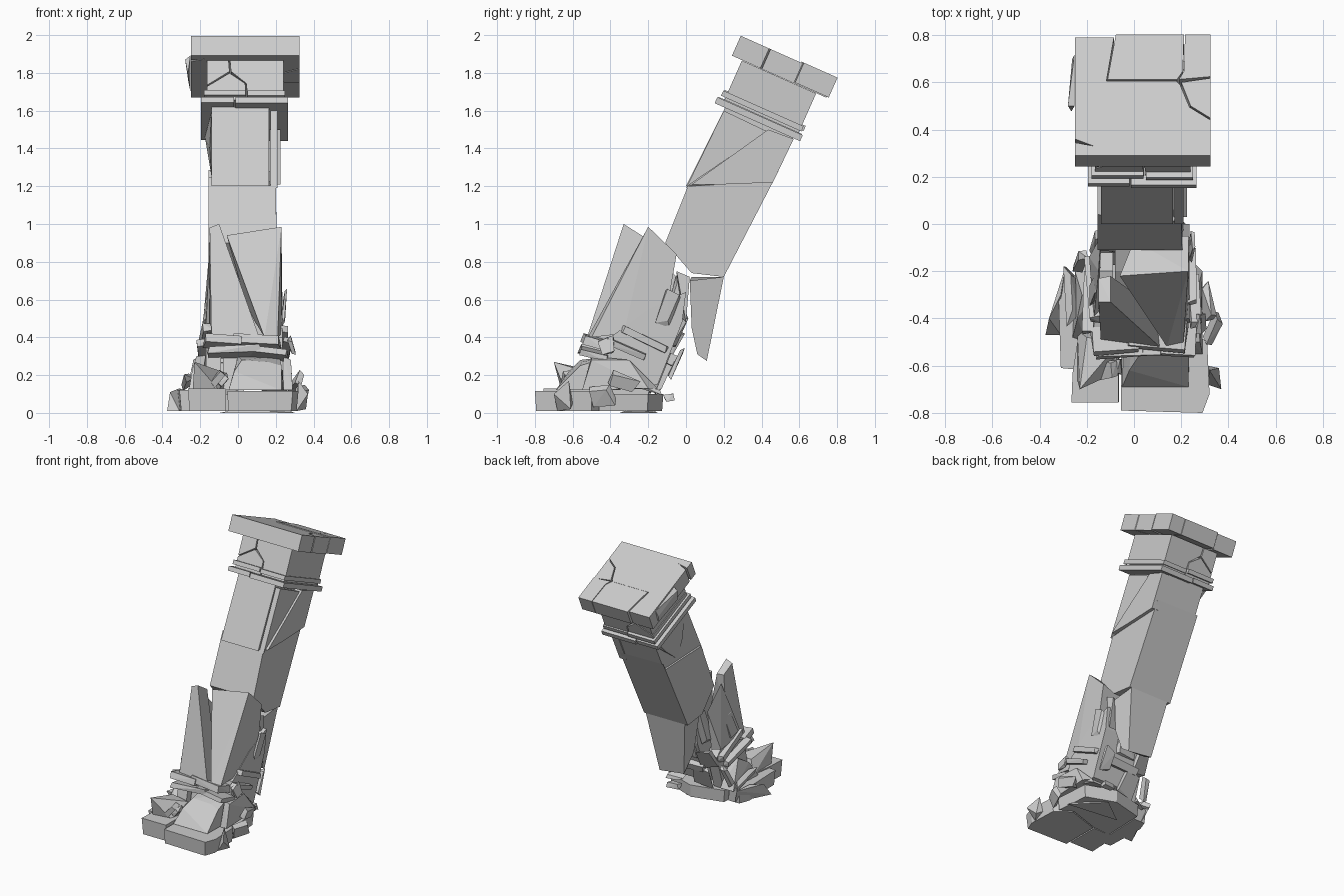
import bpy, bmesh, math, random
from mathutils import Vector, Euler

random.seed(4)
TILT = math.radians(24)
C, S = math.cos(TILT), math.sin(TILT)


def finish(name, bm):
    bmesh.ops.recalc_face_normals(bm, faces=bm.faces)
    me = bpy.data.meshes.new(name)
    bm.to_mesh(me)
    bm.free()
    ob = bpy.data.objects.new(name, me)
    bpy.context.collection.objects.link(ob)
    return ob


def top(x, u, w):
    """Leaning frame: u runs backwards, w runs up the column axis."""
    return (x, 0.54 + C * u + S * w, 1.885 - S * u + C * w)


def solid(name, a, b):
    """Joins two matching outlines into a closed chunk."""
    bm = bmesh.new()
    va = [bm.verts.new(p) for p in a]
    vb = [bm.verts.new(p) for p in b]
    n = len(a)
    bm.faces.new(va)
    bm.faces.new(vb)
    for i in range(n):
        j = (i + 1) % n
        bm.faces.new((va[i], va[j], vb[j], vb[i]))
    return finish(name, bm)


def side(name, yz, x0, x1):
    return solid(name, [(x0, y, z) for y, z in yz], [(x1, y, z) for y, z in yz])


def hull(name, pts):
    bm = bmesh.new()
    for p in pts:
        bm.verts.new(p)
    r = bmesh.ops.convex_hull(bm, input=bm.verts)
    junk = [v for v in set(r["geom_interior"] + r["geom_unused"]) if isinstance(v, bmesh.types.BMVert)]
    bmesh.ops.delete(bm, geom=junk, context='VERTS')
    bmesh.ops.dissolve_limit(bm, angle_limit=math.radians(3), verts=bm.verts, edges=bm.edges)
    return finish(name, bm)


def tilted_box(name, x0, x1, u0, u1, w0, w1):
    return hull(name, [top(x, u, w) for x in (x0, x1) for u in (u0, u1) for w in (w0, w1)])


def shard(name, loc, size, rot=(0, 0, 0), rough=0.25):
    """Box-like chip with uneven corners."""
    e = Euler([math.radians(a) for a in rot])
    pts = []
    for i in (-1, 1):
        for j in (-1, 1):
            for k in (-1, 1):
                p = Vector([d * s / 2 * (1 - random.random() * 2 * rough) for d, s in zip((i, j, k), size)])
                p.rotate(e)
                pts.append(p + Vector(loc))
    return hull(name, pts)


# Capital slab, cracked into plan pieces (x, y of the top face)
slab = [
    [(-.25, .29), (.325, .29), (.325, .44), (.235, .495), (.195, .59), (.18, .605), (-.117, .605),
     (-.085, .79), (-.25, .79), (-.25, .36), (-.17, .33), (-.25, .345)],
    [(-.112, .61), (.182, .61), (.207, .645), (.212, .8), (-.077, .8)],
    [(.19, .61), (.325, .622), (.325, .8), (.216, .8), (.212, .645)],
    [(.2, .6), (.24, .5), (.325, .448), (.325, .618)],
]
for i, poly in enumerate(slab):
    lift = 0 if i in (0, 3) else 0.006
    solid(f"capital_slab_{i}",
          [top(x, (y - .54) / C, lift) for x, y in poly],
          [top(x, (y - .54) / C, -.115 + lift) for x, y in poly])
hull("slab_side_flake", [top(x, u, w) for x, u, w in
                         [(-.252, .2, -.01), (-.252, .21, -.11), (-.262, .2, -.06),
                          (-.252, -.04, -.01), (-.28, -.03, -.03), (-.265, -.02, -.11)]])

# Neck block, split by a crack seen from the front
neck = [
    [(-.165, -.117), (-.05, -.117), (-.045, -.18), (-.165, -.26)],
    [(-.042, -.117), (.24, -.117), (.24, -.345), (.05, -.345), (.045, -.25), (-.037, -.18)],
    [(-.165, -.268), (-.045, -.19), (.038, -.25), (.042, -.345), (-.165, -.345)],
]
for i, poly in enumerate(neck):
    solid(f"neck_block_{i}", [top(x, -.215, w) for x, w in poly], [top(x, .215, w) for x, w in poly])

# Neck mouldings, each broken in two
tilted_box("upper_moulding_left", -.18, .04, -.235, .235, -.326, -.296)
tilted_box("upper_moulding_right", .05, .25, -.24, .225, -.332, -.302)
tilted_box("lower_moulding_left", -.195, -.02, -.25, .235, -.376, -.343)
tilted_box("lower_moulding_right", -.012, .265, -.255, .24, -.382, -.347)

# Leaning shaft
side("upper_shaft", [(.21, 1.62), (.57, 1.46), (.46, 1.23), (.0, 1.2)], -.14, .165)
side("upper_shaft_side_chip", [(.2, 1.6), (.43, 1.49), (.02, 1.21), (.0, 1.19)], .172, .21)
side("upper_shaft_side", [(.435, 1.5), (.57, 1.45), (.46, 1.22), (.2, 1.21), (.03, 1.21)], .168, .225)
hull("upper_shaft_left_flake", [(-.14, .22, 1.6), (-.14, .5, 1.48), (-.155, .45, 1.36), (-.15, .25, 1.4),
                                (-.14, .3, 1.25), (-.175, .56, 1.46), (-.14, .56, 1.44)])
solid("middle_shaft",
      [(-.155, .04, 1.25), (-.155, .46, 1.235), (-.155, .49, 1.285), (-.155, .2, .72), (-.155, .03, .74),
       (-.155, -.11, .9)],
      [(.2, .01, 1.2), (.2, .45, 1.225), (.2, .49, 1.28), (.205, .2, .72), (.205, .03, .74), (.205, -.11, .9)])

# Hanging rear plate
solid("rear_plate", [(-.13, .2, .72), (-.13, .03, .72), (-.1, .05, .45), (-.05, .06, .32), (-.06, .11, .3)],
      [(.19, .2, .72), (.19, .02, .7), (.19, .03, .45), (.16, .06, .31), (.14, .11, .275)])
hull("rear_spike", [(.1, -.05, .74), (.2, .02, .72), (.2, 0, .68), (.22, 0, .48), (.1, -.02, .5), (.2, -.05, .75)])
shard("rear_spike_left", (-.1, -.05, .6), (.08, .07, .3), (-15, 8, 0))

# Broken lower shaft
hull("lower_shaft_left", [(-.1, -.33, 1.0), (-.15, -.33, .98), (-.14, -.5, .36), (.12, -.53, .38),
                          (-.15, -.23, .93), (-.1, -.22, .93), (-.15, -.28, .4), (.08, -.35, .4)])
hull("lower_shaft_right", [(-.06, -.22, .94), (.23, -.2, .985), (.21, -.5, .4), (.14, -.52, .4),
                           (.23, -.05, .84), (.0, -.07, .84), (.235, -.1, .55), (.05, -.12, .55), (.23, -.33, .42)])
hull("lower_left_shell", [(-.15, -.2, .88), (-.14, -.05, .72), (-.17, -.4, .45), (-.19, -.14, .42),
                          (-.15, -.4, .4), (-.14, -.1, .42)])
side("pedestal_core", [(-.4, .4), (-.2, .55), (0, .64), (-.02, .48), (-.15, .15), (-.46, .12)], -.08, .235)
side("pedestal_core_left", [(-.44, .38), (-.2, .44), (-.12, .36), (-.2, .1), (-.5, .1)], -.17, -.09)

# Tilted lower mouldings
bands = [((-.08, -.49, .375), (.22, .12, .05), (-18, 4, 4)), ((.1, -.47, .375), (.26, .14, .05), (-16, 3, -6)),
         ((-.02, -.49, .325), (.3, .16, .04), (-12, -2, 3)), ((.15, -.48, .315), (.24, .16, .035), (-14, 6, -3)),
         ((.245, -.22, .39), (.04, .28, .04), (-26, 0, 0)), ((.255, -.32, .34), (.05, .26, .035), (-24, 10, 0)),
         ((-.17, -.27, .4), (.06, .32, .05), (-22, 0, 5)), ((-.19, -.33, .33), (.05, .3, .04), (-18, -6, 0)),
         ((.05, -.08, .28), (.3, .05, .06), (-25, 0, 4))]
for i, (p, d, r) in enumerate(bands):
    shard(f"base_moulding_{i}", p, d, r, .08)

# Pedestal blocks
hull("pedestal_front", [(-.05, -.69, .12), (.23, -.69, .12), (.23, -.56, .25), (.16, -.55, .27), (.02, -.56, .28),
                        (-.02, -.62, .22), (.22, -.4, .3), (0, -.4, .3), (.24, -.35, .12), (-.04, -.35, .12)])
hull("pedestal_front_left", [(-.24, -.66, .12), (-.1, -.64, .12), (-.23, -.7, .27), (-.2, -.48, .22),
                             (-.06, -.5, .21), (-.24, -.45, .12), (-.08, -.45, .12)])
hull("pedestal_right", [(.24, -.55, .12), (.29, -.55, .12), (.28, -.5, .28), (.24, -.5, .3), (.29, -.2, .13),
                        (.24, -.15, .13), (.26, -.3, .28)])
hull("pedestal_left", [(-.2, -.5, .12), (-.26, -.48, .12), (-.22, -.3, .3), (-.17, -.3, .31),
                       (-.25, -.2, .1), (-.17, -.16, .12), (-.24, -.4, .24)])

# Plinth slabs, plan outlines narrowing slightly underneath
plinth = [
    ([(-.055, -.79), (.29, -.8), (.32, -.72), (.31, -.5), (.2, -.42), (-.055, -.5)], .115),
    ([(-.265, -.755), (-.065, -.755), (-.065, -.5), (-.24, -.5), (-.26, -.63)], .13),
    ([(-.31, -.61), (-.21, -.62), (-.2, -.22), (-.29, -.22), (-.32, -.3)], .12),
    ([(-.2, -.5), (-.05, -.49), (.2, -.41), (.29, -.46), (.27, -.2), (.05, -.12), (-.19, -.18)], .1),
]
for i, (poly, h) in enumerate(plinth):
    solid(f"plinth_{i}", [(x * .97, -.45 + (y + .45) * .98, .01) for x, y in poly], [(x, y, h) for x, y in poly])
hull("plinth_left_shard", [(-.375, -.47, .01), (-.31, -.47, .01), (-.36, -.4, .11), (-.29, -.18, .12),
                           (-.25, -.22, .01), (-.31, -.3, .13)])
hull("plinth_right_shard", [(.31, -.68, .01), (.37, -.7, .1), (.32, -.62, .17), (.36, -.61, .02), (.31, -.6, .05)])
hull("ground_chip", [(-.1, -.3, 0), (.3, -.35, 0), (.1, -.15, 0), (0, -.3, .02), (.25, -.3, .02), (.1, -.18, .02)])

# Rubble chips around the break
chips = [((.31, -.33, .16), (.05, .2, .09), (-20, 20, 10)), ((.335, -.44, .09), (.04, .14, .12), (10, 20, -20)),
         ((.285, -.42, .35), (.03, .1, .12), (10, -15, 0)), ((.245, -.1, .55), (.02, .1, .22), (-20, 5, 0)),
         ((-.165, -.28, .56), (.03, .1, .22), (-15, 6, 0)), ((-.23, -.16, .22), (.05, .05, .2), (-25, 10, 0)),
         ((-.27, -.3, .17), (.06, .28, .05), (-15, -30, 10)), ((-.11, -.62, .18), (.04, .1, .14), (0, 40, 10)),
         ((-.08, -.6, .17), (.09, .08, .04), (0, -40, 0)), ((.2, -.05, .27), (.1, .03, .2), (-25, 0, 0)),
         ((-.05, -.12, .2), (.16, .04, .22), (-25, 0, 10)), ((.16, -.09, .085), (.1, .06, .05), (10, 0, 0)),
         ((.2, -.2, .13), (.16, .22, .03), (-18, 0, 0)), ((.02, -.04, .44), (.2, .05, .22), (-20, 0, 5)),
         ((-.12, -.08, .35), (.14, .04, .2), (-30, 10, 15))]
for i, (p, d, r) in enumerate(chips):
    shard(f"rubble_chip_{i}", p, d, r)
